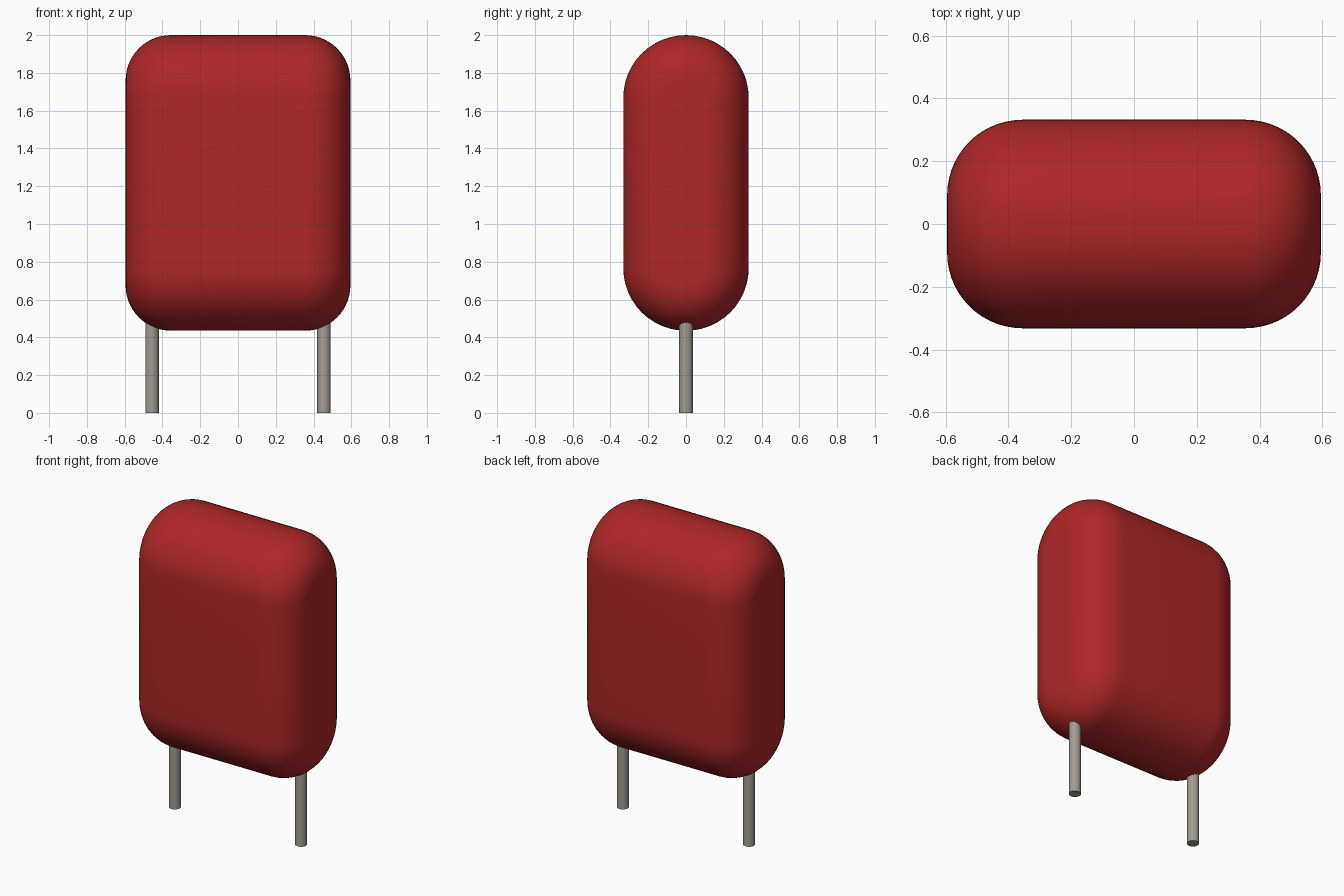
import bpy, bmesh, math

cube = bpy.data.objects.get("Cube")
if cube:
    bpy.data.objects.remove(cube, do_unlink=True)


def material(name, rgb, rough):
    m = bpy.data.materials.new(name)
    m.use_nodes = True
    m.diffuse_color = (*rgb, 1)
    bsdf = m.node_tree.nodes["Principled BSDF"]
    bsdf.inputs["Base Color"].default_value = (*rgb, 1)
    bsdf.inputs["Roughness"].default_value = rough
    return m


red = material("red coating", (0.43, 0.02, 0.021), 0.5)
metal = material("grey metal", (0.36, 0.33, 0.285), 0.4)


def finish(name, bm, mat):
    bmesh.ops.recalc_face_normals(bm, faces=bm.faces)
    mesh = bpy.data.meshes.new(name)
    bm.to_mesh(mesh)
    bm.free()
    mesh.materials.append(mat)
    ob = bpy.data.objects.new(name, mesh)
    bpy.context.collection.objects.link(ob)
    bpy.ops.object.select_all(action='DESELECT')
    ob.select_set(True)
    bpy.context.view_layer.objects.active = ob
    bpy.ops.object.shade_smooth_by_angle(angle=math.radians(30))


# Body: upright stadium section swept along x, with rounded end edges
HALF_X, RADIUS, FILLET = 0.595, 0.332, 0.24
Z_LOW, Z_HIGH = 0.435 + RADIUS, 2.0 - RADIUS
ARC, STEPS = 24, 14


def stadium(bm, x, r):
    ring = []
    for centre, start in ((Z_HIGH, 0), (Z_LOW, math.pi)):
        for i in range(ARC + 1):
            a = start + math.pi * i / ARC
            ring.append(bm.verts.new((x, r * math.cos(a), centre + r * math.sin(a))))
    return ring


angles = [math.pi / 2 * i / STEPS for i in range(STEPS + 1)]
right_end = [(HALF_X - FILLET + FILLET * math.sin(a),
              RADIUS - FILLET + FILLET * math.cos(a)) for a in angles]
stations = [(-x, r) for x, r in reversed(right_end)] + right_end

bm = bmesh.new()
rings = [stadium(bm, x, r) for x, r in stations]
for a, b in zip(rings, rings[1:]):
    for i in range(len(a)):
        j = (i + 1) % len(a)
        bm.faces.new((a[i], a[j], b[j], b[i]))
bm.faces.new(rings[0])
bm.faces.new(rings[-1])
finish("body", bm, red)

# Wire leads, running up into the body
LEAD_TOP = 0.6
for side, name in ((1, "left_lead"), (-1, "right_lead")):
    bm = bmesh.new()
    bmesh.ops.create_cone(bm, cap_ends=True, segments=32,
                          radius1=0.036, radius2=0.036, depth=LEAD_TOP)
    bmesh.ops.translate(bm, verts=bm.verts, vec=(side * 0.455, 0, LEAD_TOP / 2))
    finish(name, bm, metal)
